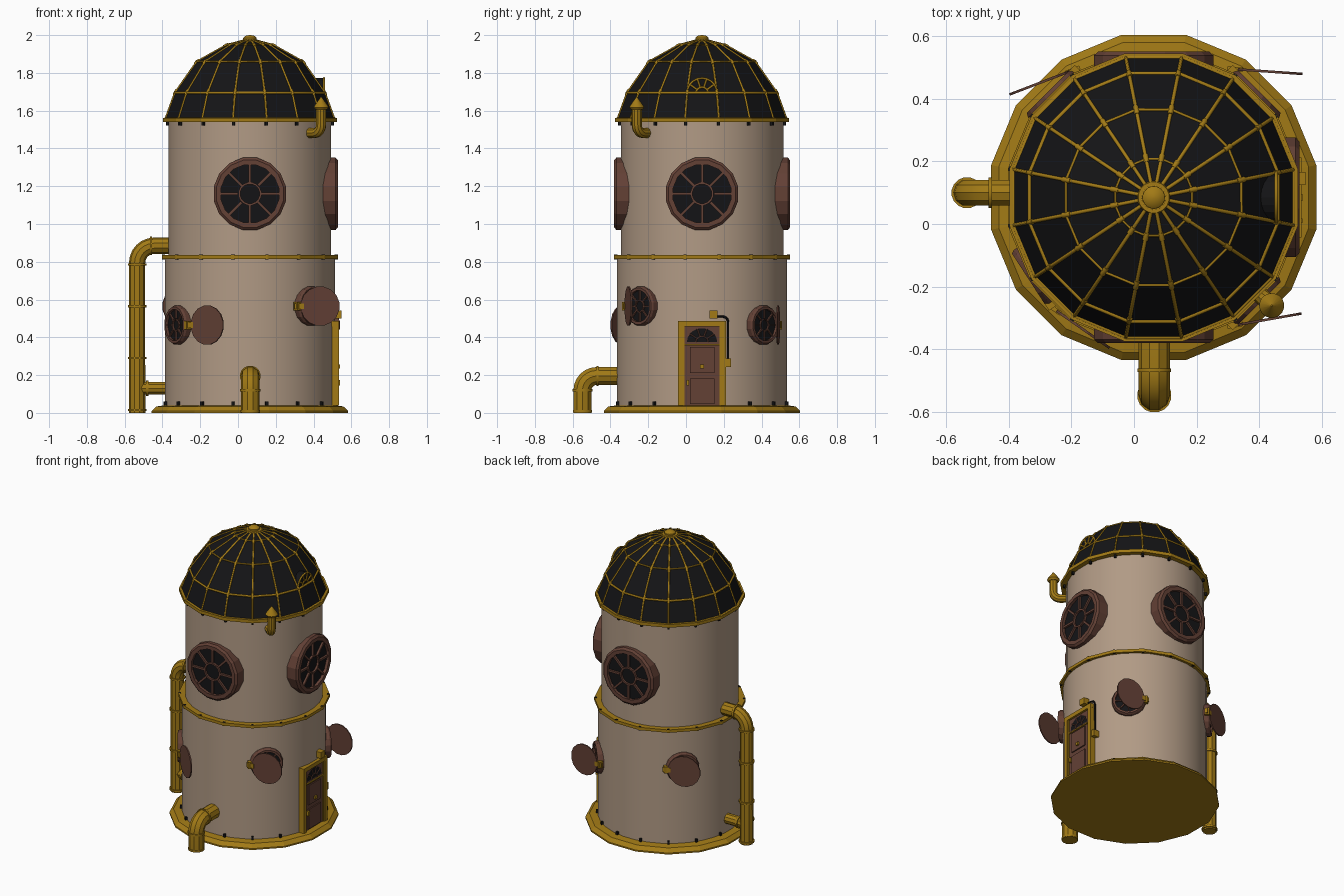
import bpy, bmesh, math
from mathutils import Matrix, Vector

if "Cube" in bpy.data.objects:
    bpy.data.objects.remove(bpy.data.objects["Cube"])

CX, CY = 0.063, 0.085          # tower axis
AXIS = Matrix.Translation((CX, CY, 0))


def material(name, rgb):
    m = bpy.data.materials.new(name)
    m.diffuse_color = (*rgb, 1)
    m.use_nodes = True
    m.node_tree.nodes["Principled BSDF"].inputs["Base Color"].default_value = m.diffuse_color
    return m


STONE = material("beige_wall", (0.44, 0.325, 0.235))
GOLD = material("brass", (0.36, 0.195, 0.008))
BROWN = material("brown_wood", (0.125, 0.052, 0.036))
BLACK = material("black_glass", (0.007, 0.007, 0.008))


def finish(name, bm, mat, M=None, smooth=False):
    bmesh.ops.recalc_face_normals(bm, faces=bm.faces)
    me = bpy.data.meshes.new(name)
    bm.to_mesh(me)
    bm.free()
    me.materials.append(mat)
    ob = bpy.data.objects.new(name, me)
    bpy.context.collection.objects.link(ob)
    if M is not None:
        ob.matrix_world = M
    if smooth:
        bpy.context.view_layer.objects.active = ob
        ob.select_set(True)
        bpy.ops.object.shade_smooth_by_angle(angle=math.radians(35))
        ob.select_set(False)
    return ob


def lathe(name, profile, mat, M=AXIS, n=16, loop=False, smooth=False):
    """Revolve (radius, z) points; loop=True makes a ring, else the ends are capped."""
    bm = bmesh.new()
    rows = [[bm.verts.new((r * math.cos(math.tau * (i + .5) / n),
                           r * math.sin(math.tau * (i + .5) / n), z))
             for i in range(n)] for r, z in profile]
    pairs = list(zip(rows, rows[1:])) + ([(rows[-1], rows[0])] if loop else [])
    for a, b in pairs:
        for i in range(n):
            j = (i + 1) % n
            bm.faces.new((a[i], a[j], b[j], b[i]))
    if not loop:
        bm.faces.new(rows[0])
        bm.faces.new(rows[-1])
    return finish(name, bm, mat, M, smooth)


def boxes(name, items, mat, M):
    """Boxes given as (centre, size, spin about local z)."""
    bm = bmesh.new()
    for c, s, a in items:
        T = Matrix.Translation(c) @ Matrix.Rotation(a, 4, 'Z') @ Matrix.Diagonal((*s, 1))
        bmesh.ops.create_cube(bm, size=1, matrix=T)
    return finish(name, bm, mat, M)


def tube(name, paths, radius, mat, M=None, res=3, smooth=True):
    """Round bars along open paths."""
    cu = bpy.data.curves.new(name, 'CURVE')
    cu.dimensions, cu.bevel_depth, cu.bevel_resolution, cu.use_fill_caps = '3D', radius, res, True
    for pts in paths:
        sp = cu.splines.new('POLY')
        sp.points.add(len(pts) - 1)
        for p, q in zip(sp.points, pts):
            p.co = (*q, 1)
    tmp = bpy.data.objects.new(name + "_path", cu)
    me = bpy.data.meshes.new_from_object(tmp)
    bpy.data.objects.remove(tmp)
    bm = bmesh.new()
    bm.from_mesh(me)
    return finish(name, bm, mat, M, smooth)


def elbow(a, corner, b, r, steps=6):
    """Path a -> rounded corner -> b."""
    a, c, b = Vector(a), Vector(corner), Vector(b)
    p, q = c + (a - c).normalized() * r, c + (b - c).normalized() * r
    o = p + q - c
    arc = [o + (p - o) * math.cos(t) + (q - o) * math.sin(t)
           for t in (math.pi / 2 * i / steps for i in range(steps + 1))]
    return [a] + arc + [b]


def wall_frame(deg, dist, z):
    """Local x = right seen from outside, y = up, z = outward."""
    a = math.radians(deg)
    c, s = math.cos(a), math.sin(a)
    return Matrix(((-s, 0, c, CX + dist * c), (c, 0, s, CY + dist * s),
                   (0, 1, 0, z), (0, 0, 0, 1)))


# Tower body, base and bands
lathe("base", [(.53, 0), (.53, .01), (.505, .034), (.46, .04)], GOLD)
lathe("lower_wall", [(.452, .03), (.452, .825)], STONE, n=32, smooth=True)
lathe("upper_wall", [(.432, .82), (.432, 1.55)], STONE, n=32, smooth=True)
lathe("middle_band", [(.475, .816), (.475, .836), (.43, .836), (.43, .816)], GOLD, loop=True)
lathe("roof_band", [(.47, 1.54), (.47, 1.562), (.42, 1.562), (.42, 1.54)], GOLD, loop=True)
for name, r, z in (("base_bolts", .457, .046), ("middle_bolts", .466, .826), ("roof_bolts", .445, 1.534)):
    boxes(name, [((r * math.cos(t), r * math.sin(t), z), (.014, .014, .026), t)
                 for t in (math.tau * (i + .5) / 16 for i in range(16))], BLACK, AXIS)

# Dome with ribs, hoops and joint plates
dome = [(.456, 1.555), (.404, 1.695), (.286, 1.86), (.125, 1.948), (.02, 1.975)]
lathe("dome", dome, BLACK)


def dome_pt(k, i):
    t = math.tau * (i + .5) / 16
    return Vector((dome[k][0] * math.cos(t), dome[k][0] * math.sin(t), dome[k][1]))


tube("dome_ribs", [[dome_pt(k, i) for k in range(5)] for i in range(16)], .006, GOLD, AXIS, 1, False)
for k, r in ((0, .009), (1, .007), (2, .005), (3, .004)):
    tube(f"dome_hoop_{k}", [[dome_pt(k, i) for i in range(17)]], r, GOLD, AXIS, 1, False)
tube("dome_joints", [[dome_pt(k, i).lerp(dome_pt(k - 1, i), .09), dome_pt(k, i),
                      dome_pt(k, i).lerp(dome_pt(k + 1, i), .09)]
                     for k in (1, 2, 3) for i in range(16)], .009, GOLD, AXIS, 1, False)
lathe("dome_knob", [(.055, 1.962), (.05, 1.975), (.036, 1.975), (.036, 1.985), (.024, 1.996), (.004, 2.0)],
      GOLD, smooth=True)

# Half-round dormer
D = wall_frame(0, .392, 1.692)
arc = [(.08 * math.cos(math.pi * i / 10), .08 * math.sin(math.pi * i / 10)) for i in range(11)]
bm = bmesh.new()
face = bm.faces.new([bm.verts.new((x, y, 0)) for x, y in arc])
ext = bmesh.ops.extrude_face_region(bm, geom=[face])
bmesh.ops.translate(bm, vec=(0, 0, -.15), verts=[v for v in ext['geom'] if isinstance(v, bmesh.types.BMVert)])
finish("dormer", bm, BLACK, D)
tube("dormer_trim", [[(x, y, 0) for x, y in arc + arc[:1]],
                     [(x * .4, y * .4, 0) for x, y in arc]]
     + [[(x * .4, y * .4, 0), (x, y, 0)] for x, y in arc[2:9:2]], .006, GOLD, D, 1, False)


# Round windows
def window(name, M, r, depth, sink):
    g = r * .8
    lathe(name + "_frame", [(r, -depth), (r, -.012), (r * .93, 0), (g, 0), (g, -depth)], BROWN, M, loop=True)
    lathe(name + "_glass", [(g, -sink - .004), (g, -sink)], BLACK, M)
    h = r * .32
    lathe(name + "_hub", [(h, -sink), (h, -.006), (h * .82, -.006), (h * .82, -sink)], BROWN, M, loop=True)
    boxes(name + "_spokes", [(((h + g) / 2 * math.cos(t), (h + g) / 2 * math.sin(t), -sink / 2 - .003),
                              (g - h, r * .07, sink - .006), t)
                             for t in (math.tau * i / 8 for i in range(8))], BROWN, M)


for name, deg in (("front", -90), ("right", 0), ("back", 90)):
    window(name + "_big_window", wall_frame(deg, .466, 1.16), .195, .13, .02)

# Portholes with open shutters: wall angle, height, hinge side, shutter heading
for name, deg, z, side, head in (("front_left", 213, .465, 1, -35), ("front_right", -45, .565, -1, 10),
                                 ("back_right", 45, .465, 1, -4), ("back_left", 135, .565, -1, 201)):
    M = wall_frame(deg, .478, z)
    window(name + "_porthole", M, .105, .06, .016)
    hinge = M @ Vector((side * .115, 0, -.012))
    S = Matrix.Translation(hinge) @ Matrix.Rotation(math.radians(head), 4, 'Z') @ Matrix.Rotation(math.pi / 2, 4, 'X')
    lathe(name + "_shutter", [(.105, -.004), (.105, .004)], BROWN, S @ Matrix.Translation((.125, 0, 0)))
    boxes(name + "_hinge", [((.012, 0, 0), (.05, .03, .014), 0)], GOLD, S)
    boxes(name + "_hinge_post", [((side * .108, 0, -.015), (.026, .045, .03), 0)], GOLD, M)

# Door, fan light, lamp and conduit
D = wall_frame(0, .44, 0)
boxes("door_frame", [((-.113, .26, 0), (.028, .44, .064), 0), ((.113, .26, 0), (.028, .44, .064), 0),
                     ((0, .472, 0), (.256, .028, .064), 0)], GOLD, D)
boxes("door_trim", [((-.096, .25, 0), (.008, .42, .05), 0), ((.096, .25, 0), (.008, .42, .05), 0),
                    ((0, .362, .004), (.19, .008, .044), 0)], GOLD, D)
boxes("door", [((0, .25, 0), (.2, .43, .036), 0), ((0, .28, .02), (.13, .135, .012), 0),
               ((0, .115, .02), (.13, .135, .012), 0)], BROWN, D)
bm = bmesh.new()
bm.faces.new([bm.verts.new((x, .376 + y * .9, .0195)) for x, y in arc])
finish("door_fan_light", bm, BLACK, D)
tube("fan_light_bars", [[(x * .4, .376 + y * .36, .02), (x, .376 + y * .9, .02)] for x, y in arc[2:9:2]]
     + [[(x * .4, .376 + y * .36, .02) for x, y in arc]], .004, BROWN, D, 1, False)
boxes("door_knob", [((-.075, .16, .026), (.014, .03, .02), 0), ((0, .245, .03), (.02, .02, .014), 0)], GOLD, D)
boxes("door_lamp", [((.06, .52, .02), (.042, .042, .05), 0), ((.14, .265, .0), (.024, .045, .05), 0)], GOLD, D)
tube("lamp_conduit", [elbow((.07, .51, .012), (.138, .51, .005), (.138, .27, .0), .03)], .006, BLACK, D, 1)


# Pipes
def collar(name, pos, r, axis='Z'):
    R = {'Z': Matrix(), 'X': Matrix.Rotation(math.pi / 2, 4, 'Y'), 'Y': Matrix.Rotation(math.pi / 2, 4, 'X')}[axis]
    lathe(name, [(r, -.006), (r, .006)], GOLD, Matrix.Translation(pos) @ R, smooth=True)


PX, PY = -.534, .1
tube("side_pipe", [elbow((PX, PY, 0), (PX, PY, .885), (-.34, PY, .885), .09)], .043, GOLD)
tube("side_pipe_branch", [[(PX, PY, .13), (-.36, PY, .13)]], .035, GOLD)
for i, z in enumerate((.015, .29, .565, .785)):
    collar(f"side_pipe_collar_{i}", (PX, PY, z), .05)
collar("side_pipe_top_collar", (-.46, PY, .885), .05, 'X')
collar("side_pipe_branch_collar", (-.48, PY, .13), .041, 'X')
tube("front_pipe", [elbow((.065, -.548, 0), (.065, -.548, .195), (.065, -.34, .195), .075)], .05, GOLD)
collar("front_pipe_foot", (.065, -.548, .008), .052)
collar("front_pipe_collar", (.065, -.548, .12), .055)
collar("front_pipe_wall_collar", (.065, -.468, .195), .055, 'Y')

# Chimney
a = math.radians(-42.5)
near = (CX + .41 * math.cos(a), CY + .41 * math.sin(a), 1.482)
cx, cy = CX + .512 * math.cos(a), CY + .512 * math.sin(a)
tube("chimney_pipe", [elbow(near, (cx, cy, 1.482), (cx, cy, 1.62), .045)], .027, GOLD)
lathe("chimney_cap", [(.03, 1.605), (.04, 1.618), (.036, 1.626), (.003, 1.672)], GOLD,
      Matrix.Translation((cx, cy, 0)), smooth=True)
